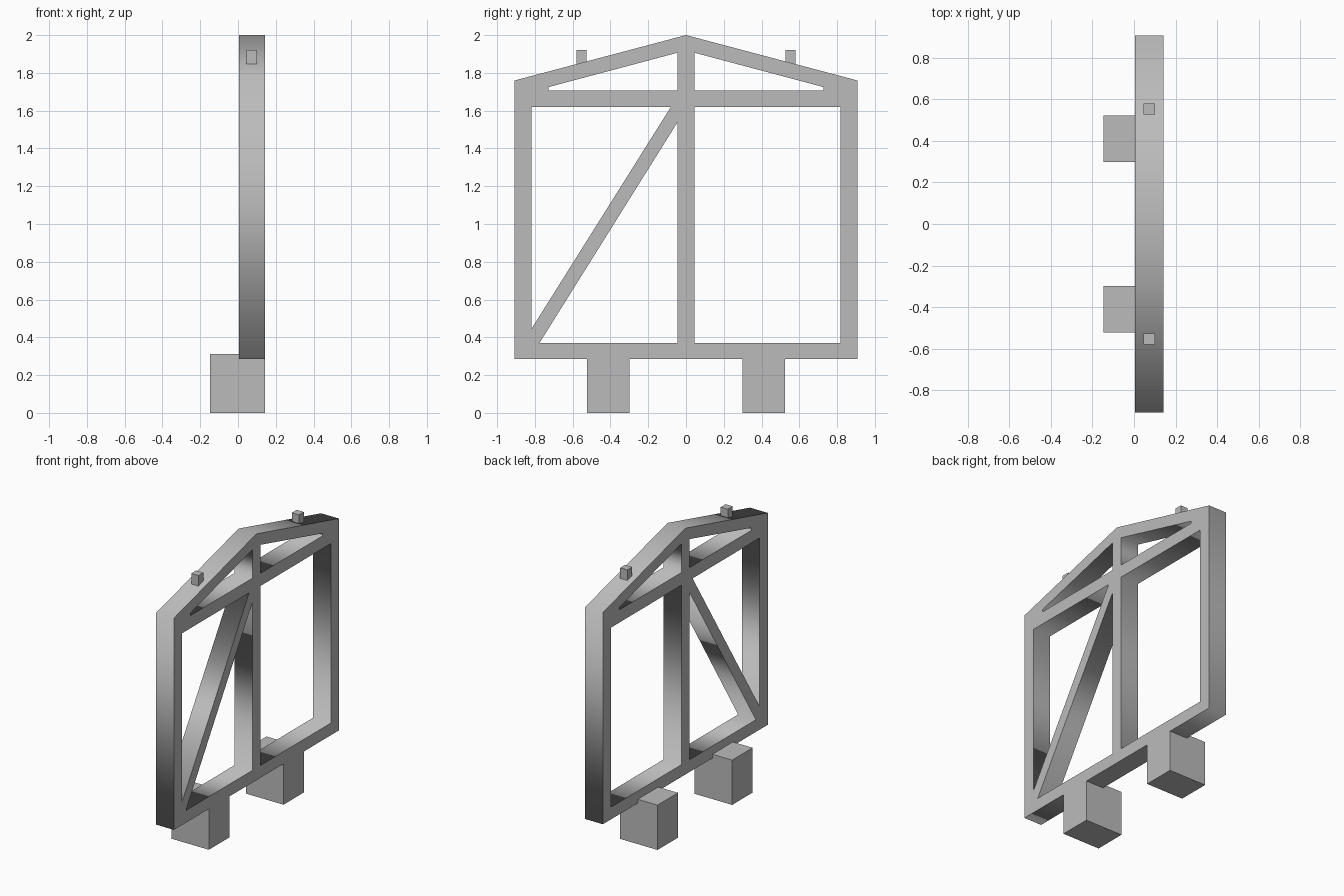
import bpy
import bmesh
from math import pi
from mathutils import Vector

if "Cube" in bpy.data.objects:
    bpy.data.objects.remove(bpy.data.objects["Cube"], do_unlink=True)

X0, X1 = 0.005, 0.142          # frame thickness range
HALF, BASE, EAVE, TOP = 0.907, 0.285, 1.76, 2.0
INNER, POST = 0.818, 0.044     # window edges
SILL, LINTEL, TIE = 0.37, 1.62, 1.708

grey = bpy.data.materials.new("plain grey")
grey.use_nodes = True
colour = (0.5, 0.5, 0.5, 1)
grey.diffuse_color = colour
grey.node_tree.nodes["Principled BSDF"].inputs["Base Color"].default_value = colour


def add_mesh(name, bm):
    mesh = bpy.data.meshes.new(name)
    bm.to_mesh(mesh)
    bm.free()
    obj = bpy.data.objects.new(name, mesh)
    bpy.context.collection.objects.link(obj)
    mesh.materials.append(grey)
    return obj


def box(name, low, high):
    low, high = Vector(low), Vector(high)
    bm = bmesh.new()
    bmesh.ops.create_cube(bm, size=1)
    bmesh.ops.scale(bm, vec=high - low, verts=bm.verts)
    bmesh.ops.translate(bm, vec=(low + high) / 2, verts=bm.verts)
    return add_mesh(name, bm)


def panel(name, loops):
    """Extrude a y-z outline with openings through the frame thickness."""
    curve = bpy.data.curves.new(name, "CURVE")
    curve.dimensions = "2D"
    curve.fill_mode = "BOTH"
    curve.extrude = (X1 - X0) / 2
    for points in loops:
        spline = curve.splines.new("POLY")
        spline.points.add(len(points) - 1)
        for point, (y, z) in zip(spline.points, points):
            point.co = (y, z, 0, 1)
        spline.use_cyclic_u = True
    helper = bpy.data.objects.new(name + " outline", curve)
    bpy.context.collection.objects.link(helper)
    bm = bmesh.new()
    bm.from_mesh(helper.to_mesh())
    bpy.data.objects.remove(helper, do_unlink=True)
    for v in bm.verts:                       # stand the outline up
        y, z, x = v.co
        v.co = (x + (X0 + X1) / 2, y, z)
    bmesh.ops.remove_doubles(bm, verts=bm.verts, dist=1e-4)
    bmesh.ops.recalc_face_normals(bm, faces=bm.faces)
    return add_mesh(name, bm)


def mirrored(points):
    return [(-y, z) for y, z in points]


# Gabled frame: outline, roof openings, window and two openings beside the brace
outline = [(-HALF, BASE), (HALF, BASE), (HALF, EAVE), (0, TOP), (-HALF, EAVE)]
gable = [(POST, TIE), (0.727, TIE), (0.727, 1.725), (POST, 1.907)]
window = [(POST, SILL), (INNER, SILL), (INNER, LINTEL), (POST, LINTEL)]
above_brace = [(-INNER, 0.445), (-INNER, LINTEL), (-0.08, LINTEL)]
below_brace = [(-0.776, SILL), (-POST, SILL), (-POST, 1.54)]
frame = panel("gabled_frame", [outline, gable, mirrored(gable), window,
                               above_brace, below_brace])

# Feet reach behind the frame and merge flush with its face
for side in (-1, 1):
    y0, y1 = sorted((side * 0.298, side * 0.523))
    foot = box("foot_cutter", (-0.147, y0, 0), (X1, y1, 0.312))
    union = frame.modifiers.new("foot", "BOOLEAN")
    union.operation = "UNION"
    union.solver = "EXACT"
    union.object = foot
    foot.hide_render = True
    bpy.context.view_layer.objects.active = frame
    bpy.ops.object.modifier_apply(modifier=union.name)
    bpy.data.objects.remove(foot, do_unlink=True)

# Small pegs on the roof slopes
for side, label in ((-1, "front"), (1, "back")):
    y = side * 0.553
    box(label + "_roof_peg", (0.046, y - 0.027, 1.83), (0.101, y + 0.027, 1.92))
